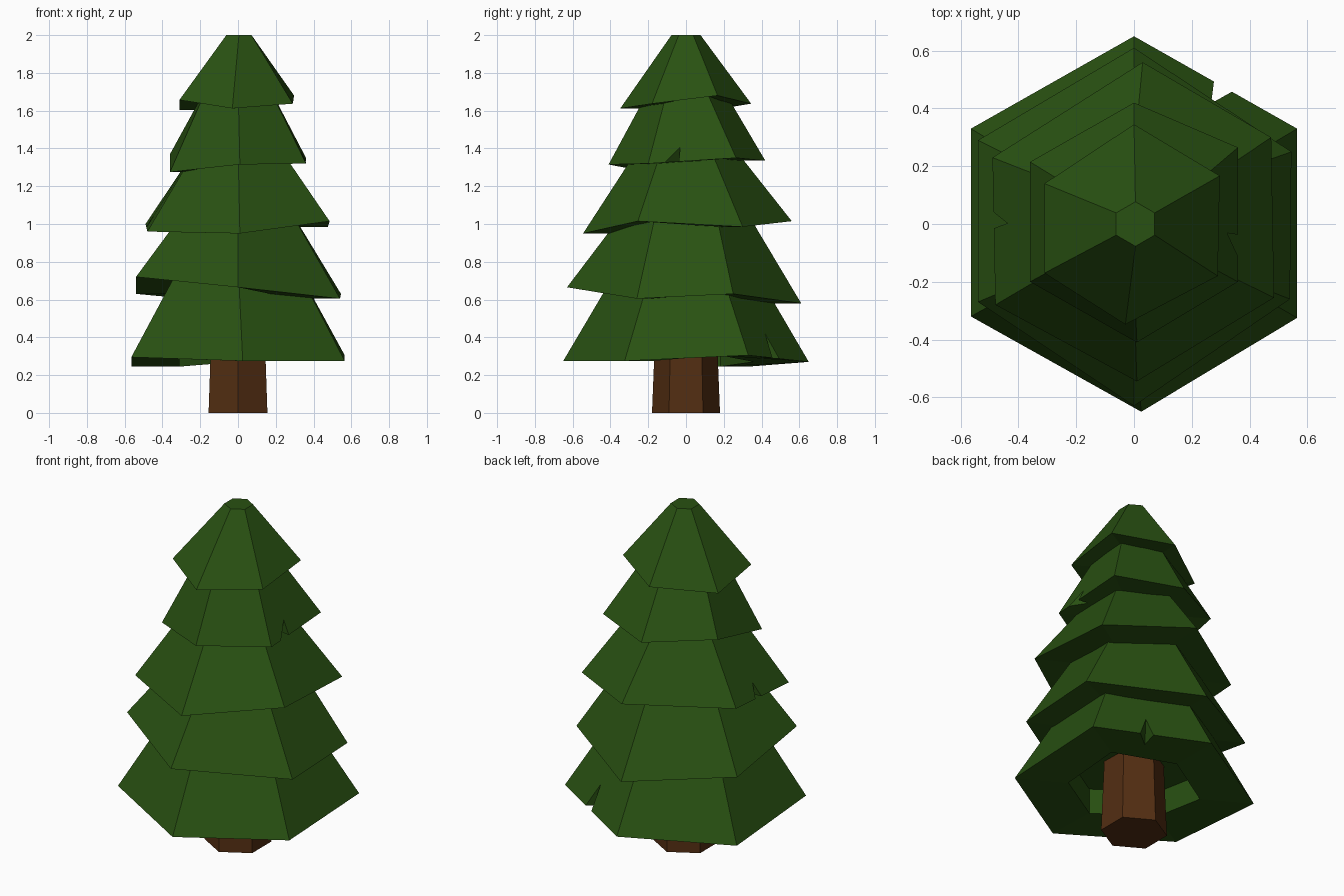
import bpy, bmesh, math
from mathutils import Vector

if "Cube" in bpy.data.objects:
    bpy.data.objects.remove(bpy.data.objects["Cube"])


def material(name, rgb):
    m = bpy.data.materials.new(name)
    m.diffuse_color = (*rgb, 1)
    m.use_nodes = True
    m.node_tree.nodes["Principled BSDF"].inputs["Base Color"].default_value = m.diffuse_color
    return m


green = material("dark_green_needles", (0.022, 0.083, 0.006))
brown = material("brown_bark", (0.086, 0.027, 0.006))


def finish(bm, name, mat):
    bmesh.ops.recalc_face_normals(bm, faces=bm.faces)
    me = bpy.data.meshes.new(name)
    bm.to_mesh(me)
    bm.free()
    me.materials.append(mat)
    ob = bpy.data.objects.new(name, me)
    bpy.context.collection.objects.link(ob)
    return ob


def hexagon(r, z, cx=0.0):
    # corners run front, front right, back right, back, back left, front left
    return [Vector((cx + r * math.cos(math.radians(60 * k - 90)),
                    r * math.sin(math.radians(60 * k - 90)), z)) for k in range(6)]


def tier(name, rim, top_r, top_z, cavity, cx=0.0, notch=None):
    """Hollow-bottomed hexagonal skirt; notch = (side, t0, t1, tip_t, height, depth)."""
    bm = bmesh.new()
    rim_co = [Vector(p) for p in rim]
    top_co = hexagon(top_r, top_z, cx)
    in_co = [Vector((p.x * 0.55, p.y * 0.55, p.z)) for p in rim_co]
    add = bm.verts.new
    outer = [add(p) for p in rim_co]
    top = [add(p) for p in top_co]
    inner = [add(p) for p in in_co]
    roof = [add(p + Vector((0, 0, cavity))) for p in in_co]
    bm.faces.new(top)
    bm.faces.new(roof)
    for i in range(6):
        j = (i + 1) % 6
        up, under = [], []
        if notch and notch[0] == i:
            _, t0, t1, tt, h, d = notch
            edge = lambda t: rim_co[i].lerp(rim_co[j], t)
            a, b = add(edge(t0)), add(edge(t1))
            tip_up = add(edge(tt).lerp(top_co[i].lerp(top_co[j], tt), h))
            tip_in = add(edge(tt).lerp(in_co[i].lerp(in_co[j], tt), d))
            up, under = [a, tip_up, b], [a, tip_in, b]
            bm.faces.new((a, tip_up, tip_in))
            bm.faces.new((b, tip_in, tip_up))
        bm.faces.new([outer[i], *up, outer[j], top[j], top[i]])
        bm.faces.new([outer[i], *under, outer[j], inner[j], inner[i]])
        bm.faces.new((inner[i], inner[j], roof[j], roof[i]))
    return finish(bm, name, green)


# trunk: tapered six-sided post
bm = bmesh.new()
low = [bm.verts.new(p) for p in hexagon(0.18, 0)]
high = [bm.verts.new(p) for p in hexagon(0.162, 0.45)]
bm.faces.new(low)
bm.faces.new(high)
for i in range(6):
    j = (i + 1) % 6
    bm.faces.new((low[i], low[j], high[j], high[i]))
finish(bm, "trunk", brown)

# branch tiers, bottom to top, with uneven rims
tier("branches_bottom",
     [(0.025, -0.65, 0.275), (0.565, -0.325, 0.275), (0.565, 0.33, 0.305),
      (0, 0.65, 0.27), (-0.565, 0.33, 0.245), (-0.565, -0.32, 0.295)],
     0.34, 0.8, 0.15, notch=(2, 0.40, 0.51, 0.46, 0.26, 0.45))
tier("branches_lower",
     [(0, -0.63, 0.665), (0.54, -0.26, 0.605), (0.545, 0.25, 0.63),
      (0, 0.61, 0.58), (-0.54, 0.29, 0.63), (-0.54, -0.27, 0.72)],
     0.30, 1.1, 0.1)
tier("branches_middle",
     [(0.01, -0.545, 0.95), (0.485, -0.255, 1.015), (0.475, 0.30, 0.985),
      (0.03, 0.56, 1.015), (-0.49, 0.23, 1.0), (-0.48, -0.28, 0.96)],
     0.24, 1.42, 0.1, notch=(4, 0.37, 0.48, 0.45, 0.17, 0.4))
tier("branches_upper",
     [(0.01, -0.41, 1.315), (0.36, -0.2, 1.32), (0.36, 0.265, 1.35),
      (0, 0.42, 1.335), (-0.36, 0.215, 1.37), (-0.36, -0.2, 1.275)],
     0.175, 1.75, 0.1, notch=(1, 0.19, 0.35, 0.36, 0.18, 0.4))
tier("branches_crown",
     [(-0.03, -0.348, 1.612), (0.29, -0.18, 1.637), (0.297, 0.167, 1.68),
      (0, 0.345, 1.637), (-0.31, 0.14, 1.603), (-0.31, -0.17, 1.657)],
     0.077, 2.0, 0.08, cx=0.005)
